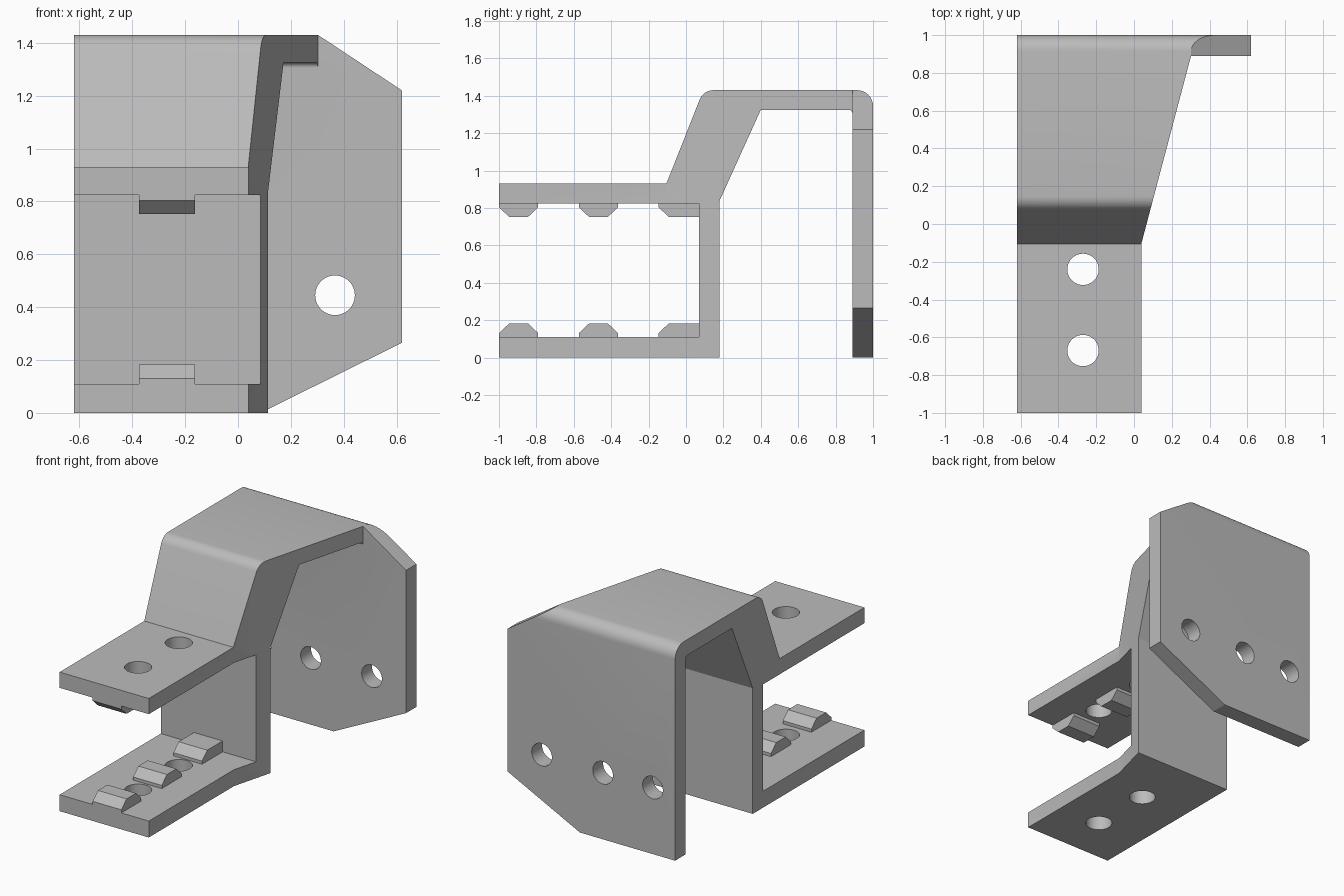
import bpy, bmesh, math
from mathutils import Vector

old = bpy.data.objects.get("Cube")
if old:
    bpy.data.objects.remove(old, do_unlink=True)

grey = bpy.data.materials.new("plain grey")
grey.use_nodes = True
colour = (0.5, 0.5, 0.5, 1)
grey.diffuse_color = colour
grey.node_tree.nodes["Principled BSDF"].inputs["Base Color"].default_value = colour

PLACE = {"x": lambda u, v, t: (t, u, v),
         "y": lambda u, v, t: (u, t, v),
         "z": lambda u, v, t: (u, v, t)}


def prism(name, points, axis, start, end):
    """Extrude a flat outline along an axis."""
    bm = bmesh.new()
    a, b = ([bm.verts.new(PLACE[axis](u, v, t)) for u, v in points] for t in (start, end))
    bm.faces.new(a)
    bm.faces.new(b[::-1])
    n = len(points)
    for i in range(n):
        j = (i + 1) % n
        bm.faces.new((a[i], b[i], b[j], a[j]))
    bmesh.ops.recalc_face_normals(bm, faces=bm.faces)
    mesh = bpy.data.meshes.new(name)
    bm.to_mesh(mesh)
    bm.free()
    mesh.materials.append(grey)
    obj = bpy.data.objects.new(name, mesh)
    bpy.context.collection.objects.link(obj)
    return obj


def rounded(points):
    """Replace each (u, v, radius) corner with an arc."""
    out = []
    for i, p in enumerate(points):
        c = Vector(p[:2])
        if len(p) == 2:
            out.append(c)
            continue
        d1 = (Vector(points[i - 1][:2]) - c).normalized()
        d2 = (Vector(points[(i + 1) % len(points)][:2]) - c).normalized()
        half = d1.angle(d2) / 2
        centre = c + (d1 + d2).normalized() * p[2] / math.sin(half)
        s = c + d1 * p[2] / math.tan(half) - centre
        e = c + d2 * p[2] / math.tan(half) - centre
        steps = 8
        for k in range(steps + 1):
            f = k / steps
            turn = s.angle(e)
            out.append(centre + (s * math.sin((1 - f) * turn) + e * math.sin(f * turn)) / math.sin(turn))
    return out


def circle(u, v, r, n=40):
    return [(u + r * math.cos(math.tau * i / n), v + r * math.sin(math.tau * i / n)) for i in range(n)]


def cut(target, cutter):
    cutter.hide_render = True
    mod = target.modifiers.new("cut", "BOOLEAN")
    mod.operation, mod.solver, mod.object = "DIFFERENCE", "EXACT", cutter
    bpy.context.view_layer.objects.active = target
    bpy.ops.object.modifier_apply(modifier=mod.name)
    bpy.data.objects.remove(cutter, do_unlink=True)


# Folded bracket: side profile with flanges, wall, bridge and back plate
side = [(-1, 0), (0.18, 0), (0.18, 0.84), (0.4, 1.325), (0.89, 1.325, 0.02), (0.89, 0),
        (1, 0), (1, 1.43, 0.085), (0.093, 1.43, 0.08), (-0.105, 0.93), (-1, 0.93),
        (-1, 0.825), (0.07, 0.825), (0.07, 0.11), (-1, 0.11)]
bracket = prism("folded_bracket", rounded(side), "x", -0.62, 0.62)

# Narrow the flanges and bridge on the left side
cut(bracket, prism("taper_cutter", [(0.04, -1.2), (0.04, -0.1), (0.302, 0.89), (0.8, 0.89), (0.8, -1.2)],
                   "z", -0.2, 1.6))

# Clip the outer corners of the back plate
cut(bracket, prism("top_corner_cutter", [(0.302, 1.43), (0.302, 1.6), (0.8, 1.6), (0.8, 1.102), (0.62, 1.22)],
                   "y", 0.86, 1.2))
cut(bracket, prism("low_corner_cutter", [(0.085, 0), (0.62, 0.265), (0.8, 0.354), (0.8, -0.2), (0.085, -0.2)],
                   "y", 0.6, 1.2))

# Bolt holes through both flanges and through the back plate
for y in (-0.24, -0.67):
    cut(bracket, prism("flange_hole_cutter", circle(-0.27, y, 0.083), "z", -0.2, 1.2))
for x in (0.367, -0.085, -0.454):
    cut(bracket, prism("plate_hole_cutter", circle(x, 0.445, 0.075), "y", 0.8, 1.1))

# Chamfered gripping teeth on the facing sides of the flanges
for label, base, up in (("lower", 0.11, 1), ("upper", 0.825, -1)):
    for i, (y0, y1) in enumerate(((-1, -0.79), (-0.573, -0.363), (-0.147, 0.07))):
        low, high = base + 0.021 * up, base + 0.073 * up
        back = [(y1, high)] if i == 2 else [(y1 - 0.055, high), (y1, low)]
        outline = [(y0, base), (y0, low), (y0 + 0.055, high)] + back + [(y1, base)]
        prism(f"{label}_tooth_{i + 1}", outline, "x", -0.375, -0.163)

# Smooth the bends and holes, keep the folds sharp
bpy.ops.object.select_all(action="DESELECT")
bracket.select_set(True)
bpy.context.view_layer.objects.active = bracket
bpy.ops.object.shade_smooth_by_angle(angle=math.radians(20))
